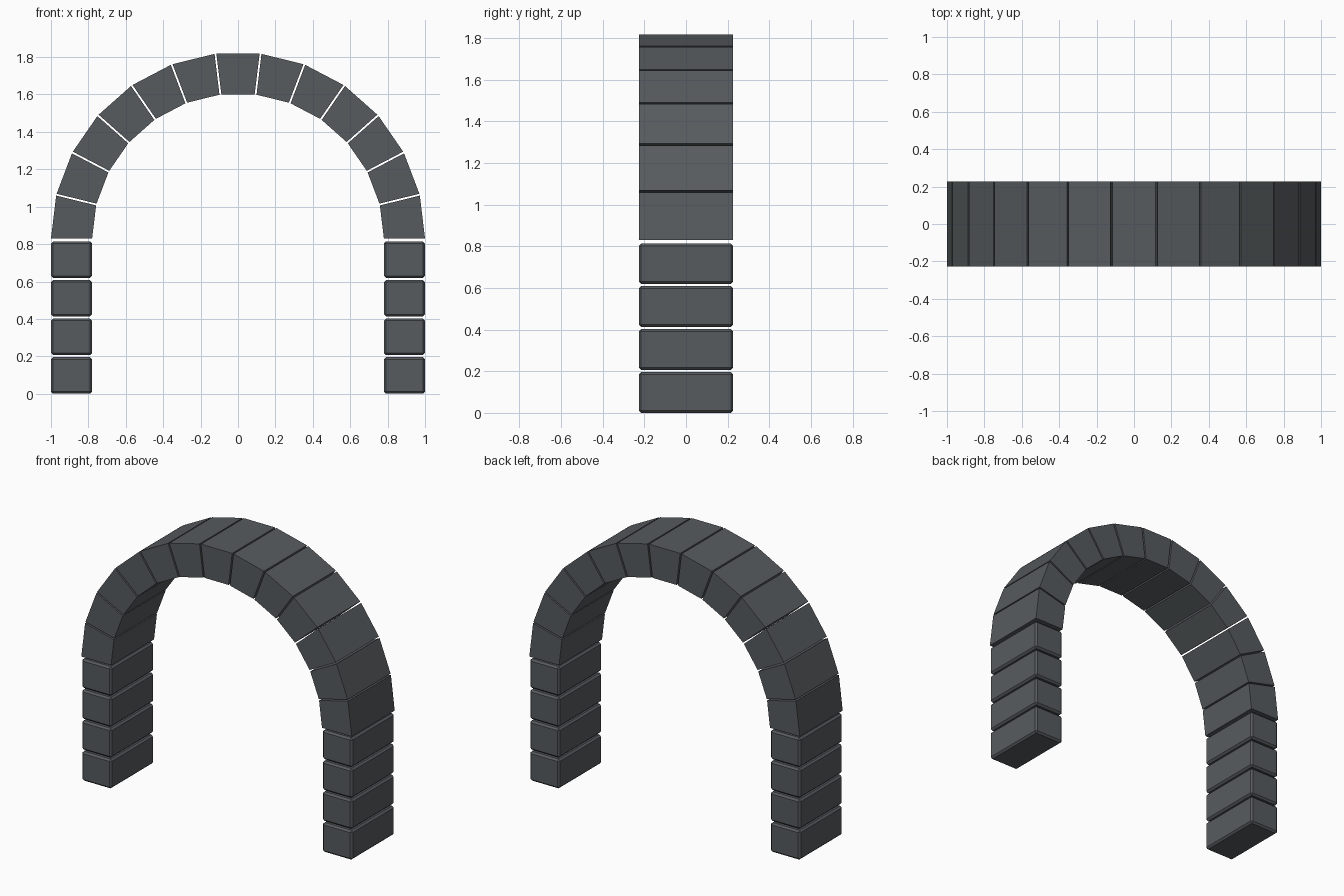
import bpy
import bmesh
import math
from mathutils import Vector

cube = bpy.data.objects.get("Cube")
if cube:
    bpy.data.objects.remove(cube, do_unlink=True)

OUTER, INNER = 1.0, 0.78      # arch radii
HALF_DEPTH = 0.227
GAP = 0.01
SPRING = 0.825                # height of the arch centre
STONES = 13
BLOCKS = 4

stone = bpy.data.materials.new("slate_grey")
stone.use_nodes = True
colour = (0.095, 0.105, 0.112, 1)
stone.diffuse_color = colour
bsdf = stone.node_tree.nodes["Principled BSDF"]
bsdf.inputs["Base Color"].default_value = colour
bsdf.inputs["Roughness"].default_value = 0.9


def add_prism(name, profile, bevel=0):
    """Extrude an (x, z) outline through the depth of the arch."""
    bm = bmesh.new()
    face = bm.faces.new([bm.verts.new((x, -HALF_DEPTH, z)) for x, z in profile])
    side = bmesh.ops.extrude_face_region(bm, geom=[face])
    verts = [v for v in side["geom"] if isinstance(v, bmesh.types.BMVert)]
    bmesh.ops.translate(bm, verts=verts, vec=(0, 2 * HALF_DEPTH, 0))
    bmesh.ops.recalc_face_normals(bm, faces=bm.faces)
    if bevel:
        bmesh.ops.bevel(bm, geom=bm.edges[:], offset=bevel, segments=1,
                        affect='EDGES')
    mesh = bpy.data.meshes.new(name)
    bm.to_mesh(mesh)
    bm.free()
    mesh.materials.append(stone)
    obj = bpy.data.objects.new(name, mesh)
    bpy.context.collection.objects.link(obj)
    return obj


# Pillar blocks with chipped edges
pitch = SPRING / BLOCKS
for side, sign in (("left", 1), ("right", -1)):
    for i in range(BLOCKS):
        low, high = i * pitch, (i + 1) * pitch - GAP
        add_prism(f"{side}_pillar_block_{i + 1}",
                  [(sign * INNER, low), (sign * OUTER, low),
                   (sign * OUTER, high), (sign * INNER, high)], bevel=0.012)

# Wedge stones, separated by narrow parallel joints
step = math.pi / STONES
for i in range(STONES):
    outline = []
    for angle, shift, radii in ((i * step, GAP / 2, (INNER, OUTER)),
                                ((i + 1) * step, -GAP / 2, (OUTER, INNER))):
        along = Vector((math.cos(angle), math.sin(angle)))
        across = Vector((-along.y, along.x))
        outline += [along * r + across * shift + Vector((0, SPRING)) for r in radii]
    name = "keystone" if i == STONES // 2 else f"arch_stone_{i + 1}"
    add_prism(name, outline)
